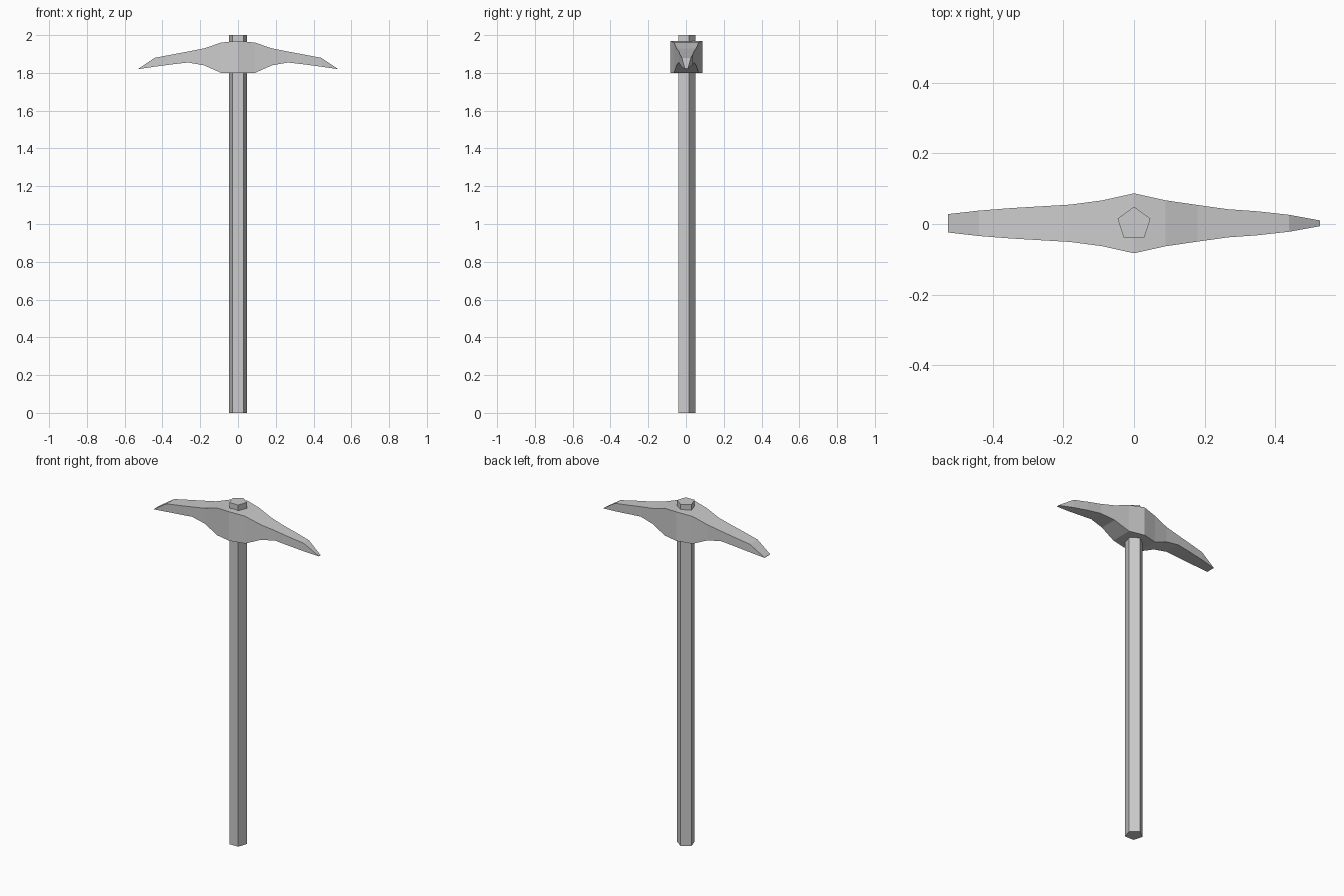
import bpy, bmesh, math

cube = bpy.data.objects.get("Cube")
if cube:
    bpy.data.objects.remove(cube, do_unlink=True)

grey = bpy.data.materials.new("plain grey")
grey.use_nodes = True
grey.diffuse_color = (0.6, 0.6, 0.6, 1)
grey.node_tree.nodes["Principled BSDF"].inputs["Base Color"].default_value = (0.6, 0.6, 0.6, 1)


def add_object(name, bm):
    bmesh.ops.remove_doubles(bm, verts=bm.verts, dist=0.0005)
    bmesh.ops.recalc_face_normals(bm, faces=bm.faces)
    mesh = bpy.data.meshes.new(name)
    bm.to_mesh(mesh)
    bm.free()
    mesh.materials.append(grey)
    obj = bpy.data.objects.new(name, mesh)
    bpy.context.collection.objects.link(obj)


def loft(name, rings):
    """Skin a row of equal-sized rings and cap both ends."""
    bm = bmesh.new()
    rows = [[bm.verts.new(p) for p in ring] for ring in rings]
    count = len(rows[0])
    for a, b in zip(rows, rows[1:]):
        for i in range(count):
            j = (i + 1) % count
            bm.faces.new((a[i], a[j], b[j], b[i]))
    bm.faces.new(rows[0])
    bm.faces.new(rows[-1])
    add_object(name, bm)


# Five-sided handle, one corner towards the back
def pentagon(z, r=0.049):
    angles = [math.pi / 2 + i * math.tau / 5 for i in range(5)]
    return [(r * math.cos(a), r * math.sin(a), z) for a in angles]


loft("handle", [pentagon(0), pentagon(2)])

# Head: distance from centre, bottom, top, chisel half width, pick half width
stations = [
    (0.0, 1.80, 1.97, 0.085, 0.085),
    (0.09, 1.80, 1.96, 0.065, 0.065),
    (0.18, 1.84, 1.93, 0.053, 0.052),
    (0.265, 1.855, 1.913, 0.048, 0.040),
    (0.35, 1.845, 1.897, 0.043, 0.034),
    (0.44, 1.833, 1.88, 0.036, 0.024),
    (0.528, 1.82, 1.822, 0.026, 0.008),
]


def section(x, low, high, w):
    y = 0.002
    return [(x, y - w, low), (x, y + w, low), (x, y + w, high), (x, y - w, high)]


chisel = [section(-x, lo, hi, w) for x, lo, hi, w, _ in reversed(stations)]
pick = [section(x, lo, hi, w) for x, lo, hi, _, w in stations[1:]]
loft("pick_head", chisel + pick)
